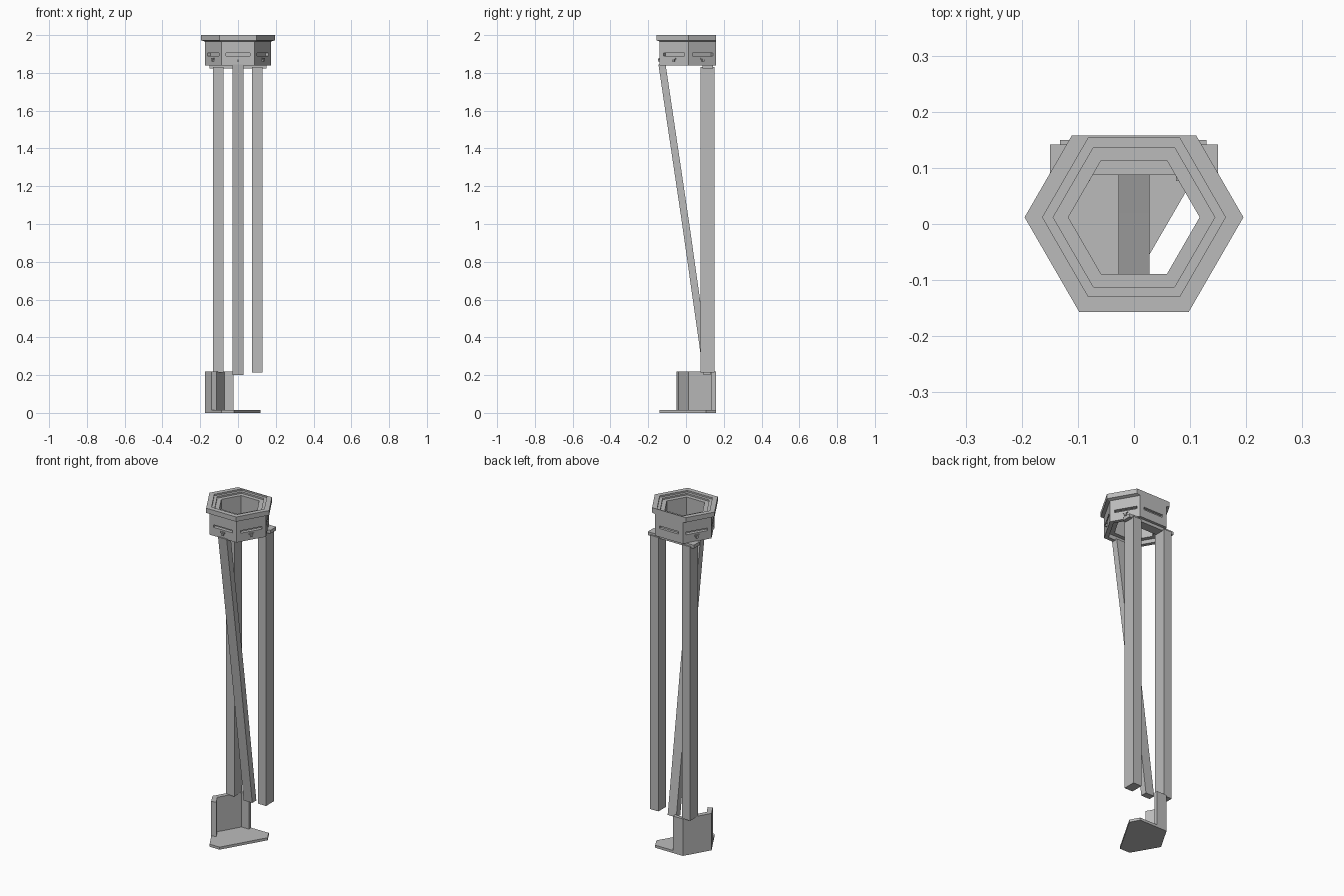
import bpy, bmesh, math
from mathutils import Vector, Matrix

cube = bpy.data.objects.get("Cube")
if cube:
    bpy.data.objects.remove(cube, do_unlink=True)

CY = 0.012                      # centre of the hexagons in y
BACK = 0.146                    # flat cut on the back, from the centre
ROOT3 = math.sqrt(3)

grey = bpy.data.materials.new("plain_grey")
grey.use_nodes = True
grey.diffuse_color = (0.5, 0.5, 0.5, 1)
bsdf = grey.node_tree.nodes["Principled BSDF"]
bsdf.inputs["Base Color"].default_value = (0.5, 0.5, 0.5, 1)
bsdf.inputs["Roughness"].default_value = 0.7


def finish(name, bm):
    bmesh.ops.recalc_face_normals(bm, faces=bm.faces)
    mesh = bpy.data.meshes.new(name)
    bm.to_mesh(mesh)
    bm.free()
    mesh.materials.append(grey)
    obj = bpy.data.objects.new(name, mesh)
    bpy.context.collection.objects.link(obj)
    return obj


def add_box(bm, low, high, matrix=Matrix()):
    low, high = Vector(low), Vector(high)
    size = high - low
    place = Matrix.Translation((low + high) / 2) @ Matrix.Diagonal((*size, 1))
    bmesh.ops.create_cube(bm, size=1, matrix=matrix @ place)


def box(name, low, high):
    bm = bmesh.new()
    add_box(bm, low, high)
    return finish(name, bm)


def slab(name, outline, bottom, top):
    bm = bmesh.new()
    face = bm.faces.new([bm.verts.new((x, y, bottom)) for x, y in outline])
    side = bmesh.ops.extrude_face_region(bm, geom=[face])["geom"]
    moved = [v for v in side if isinstance(v, bmesh.types.BMVert)]
    bmesh.ops.translate(bm, verts=moved, vec=(0, 0, top - bottom))
    return finish(name, bm)


def hexagon(radius):
    front = radius * ROOT3 / 2
    back = min(front, BACK)
    xb = radius - back / ROOT3
    return [(radius, CY), (xb, CY + back), (-xb, CY + back),
            (-radius, CY), (-radius / 2, CY - front), (radius / 2, CY - front)]


# Hexagonal head: a closed profile carried around six sides
profile = [(0.195, 2.0), (0.195, 1.972), (0.175, 1.966), (0.175, 1.84),
           (0.15, 1.84), (0.144, 1.86), (0.117, 1.86), (0.117, 1.982),
           (0.144, 1.982), (0.144, 1.991), (0.163, 1.991), (0.163, 2.0)]
bm = bmesh.new()
loops = [[bm.verts.new((x, y, z)) for x, y in hexagon(r)] for r, z in profile]
for a, b in zip(loops, loops[1:] + loops[:1]):
    for i in range(6):
        j = (i + 1) % 6
        bm.faces.new((a[i], a[j], b[j], b[i]))
head = finish("hex_head", bm)

# Slots cut in all six sides, small hooks under all but the back one
slots, hooks = bmesh.new(), bmesh.new()
apothem = 0.175 * ROOT3 / 2
for i in range(6):
    turn = Matrix.Translation((0, CY, 0)) @ Matrix.Rotation(math.radians(60 * i), 4, 'Z')
    add_box(slots, (-0.063, -apothem - 0.01, 1.89), (0.063, -apothem + 0.02, 1.905), turn)
    if i != 3:
        add_box(hooks, (-0.014, -apothem - 0.006, 1.872), (0.014, -apothem + 0.01, 1.88), turn)
        add_box(hooks, (-0.006, -apothem - 0.008, 1.86), (0.006, -apothem + 0.01, 1.874), turn)
finish("side_hooks", hooks)
cutter = finish("slot_cutter", slots)
cutter.hide_render = True
cutter.hide_viewport = True
cut = head.modifiers.new("slots", 'BOOLEAN')
cut.object = cutter
cut.operation = 'DIFFERENCE'
cut.solver = 'EXACT'

# Bar under the head and the two upright legs
box("leg_bar", (-0.15, 0.087, 1.822), (0.15, 0.142, 1.842))
box("right_leg", (-0.132, 0.077, 0.215), (-0.078, 0.15, 1.83))
box("left_leg", (0.075, 0.077, 0.215), (0.129, 0.15, 1.83))

# Slanting middle leg, slightly bowed
bm = bmesh.new()
path = [(-0.127, 1.845), (0.0, 0.99), (0.058, 0.58), (0.112, 0.2)]
rings = [[bm.verts.new((x, y + d, z)) for x, d in
          ((-0.028, -0.019), (0.028, -0.019), (0.028, 0.019), (-0.028, 0.019))]
         for y, z in path]
for a, b in zip(rings, rings[1:]):
    for i in range(4):
        j = (i + 1) % 4
        bm.faces.new((a[i], a[j], b[j], b[i]))
bm.faces.new(rings[0])
bm.faces.new(rings[-1])
finish("middle_leg", bm)

# Broken foot: part of a hexagonal floor with a piece of its wall
slab("foot_plate", [(-0.175, CY), (-0.0875, -0.14), (-0.022, -0.14),
                    (0.12, 0.105), (0.09, 0.158), (-0.09, 0.158)], 0.0, 0.015)
slab("foot_wall", [(-0.14, -0.05), (-0.175, CY), (-0.091, 0.158), (-0.025, 0.158),
                   (-0.025, 0.136), (-0.072, 0.136), (-0.144, CY), (-0.113, -0.04)],
     0.005, 0.218)
